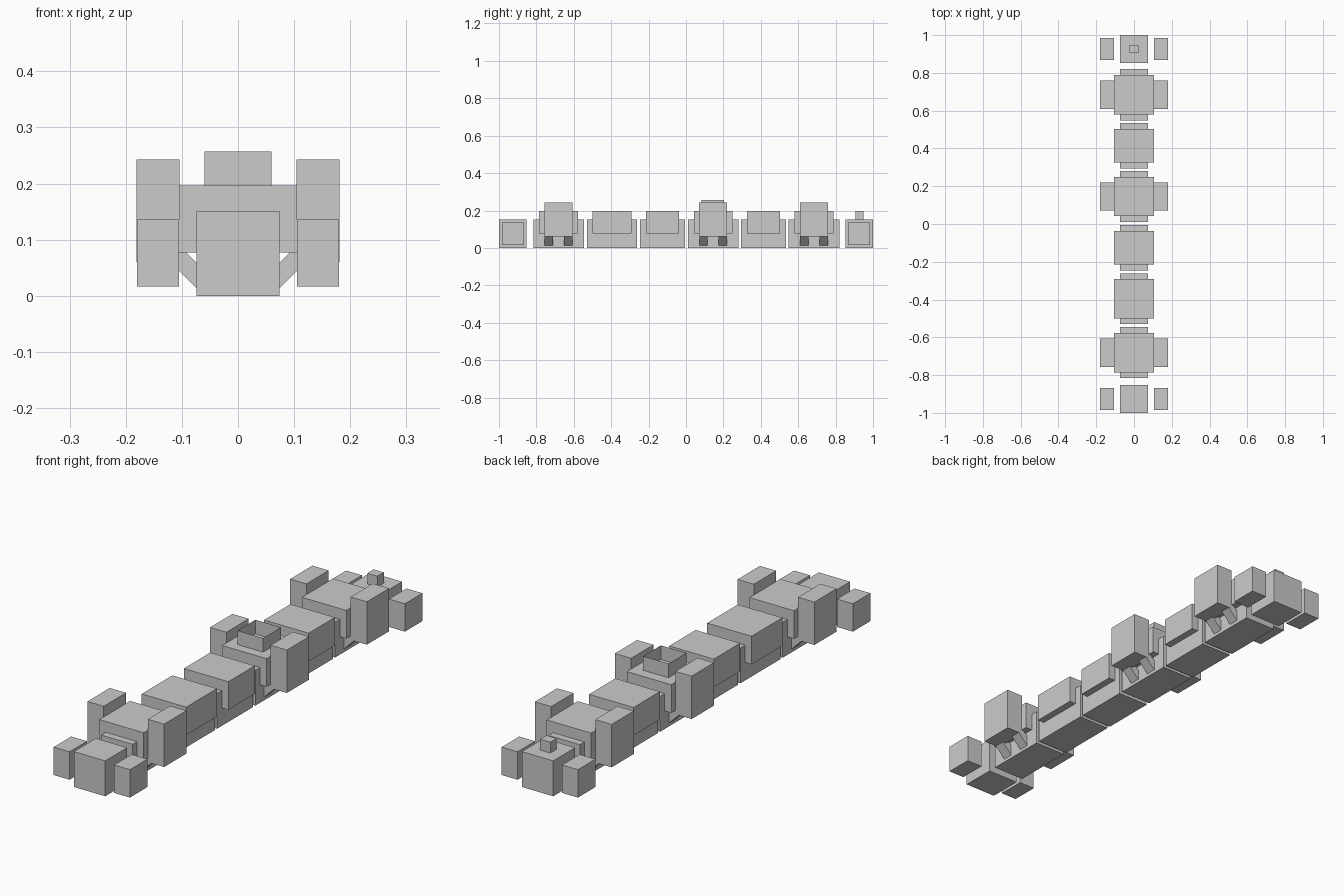
import bpy, bmesh, math
from mathutils import Matrix, Vector

if "Cube" in bpy.data.objects:
    bpy.data.objects.remove(bpy.data.objects["Cube"])


def box(name, x, y, z, open_ends=False):
    """Box from (min, max) ranges; open_ends leaves out the top and bottom."""
    bm = bmesh.new()
    size = [r[1] - r[0] for r in (x, y, z)]
    mid = [(r[0] + r[1]) / 2 for r in (x, y, z)]
    bmesh.ops.create_cube(bm, size=1, matrix=Matrix.Translation(mid) @ Matrix.Diagonal((*size, 1)))
    if open_ends:
        caps = [f for f in bm.faces if abs(f.normal.z) > 0.5]
        bmesh.ops.delete(bm, geom=caps, context='FACES_ONLY')
    return finish(name, bm)


def finish(name, bm):
    mesh = bpy.data.meshes.new(name)
    bm.to_mesh(mesh)
    bm.free()
    ob = bpy.data.objects.new(name, mesh)
    bpy.context.collection.objects.link(ob)
    return ob


def strut(name, side, y):
    """Square bar leaning 45 degrees from the hull base up into a side pod."""
    bm = bmesh.new()
    m = (Matrix.Translation((side * 0.0935, y, 0.056))
         @ Matrix.Rotation(side * math.radians(45), 4, 'Y')
         @ Matrix.Diagonal((0.032, 0.045, 0.092, 1)))
    bmesh.ops.create_cube(bm, size=1, matrix=m)
    return finish(name, bm)


# Hull segments: narrow base with a wider upper block
segments = [(-0.816, -0.546), (-0.530, -0.261), (-0.246, -0.006),
            (0.011, 0.280), (0.295, 0.534), (0.549, 0.820)]
for i, (a, b) in enumerate(segments):
    box(f"hull_base_{i}", (-0.074, 0.074), (a, b), (0, 0.151))
    box(f"hull_upper_{i}", (-0.105, 0.105), (a + 0.031, b - 0.031), (0.077, 0.197))

    # Large side pods and their struts on three of the segments
    if i in (0, 3, 5):
        c = (a + b) / 2
        for side, tag in ((-1, "left"), (1, "right")):
            xs = sorted((side * 0.104, side * 0.181))
            box(f"side_pod_{tag}_{i}", xs, (c - 0.075, c + 0.075), (0.06, 0.243))
            for k, dy in enumerate((-0.052, 0.052)):
                strut(f"pod_strut_{tag}_{i}_{k}", side, c + dy)

# End blocks with small detached pods
for end, tag in ((-1, "front"), (1, "back")):
    box(f"{tag}_block", (-0.074, 0.074), sorted((end * 0.852, end)), (0, 0.151))
    for side, s in ((-1, "left"), (1, "right")):
        box(f"{tag}_pod_{s}", sorted((side * 0.105, side * 0.18)),
            sorted((end * 0.867, end * 0.985)), (0.017, 0.136))

# Open-topped collar on the middle segment
box("open_collar", (-0.06, 0.06), (0.083, 0.203), (0.197, 0.257), open_ends=True)

# Small post on the back block
box("back_post", (-0.024, 0.024), (0.905, 0.948), (0.151, 0.197))
